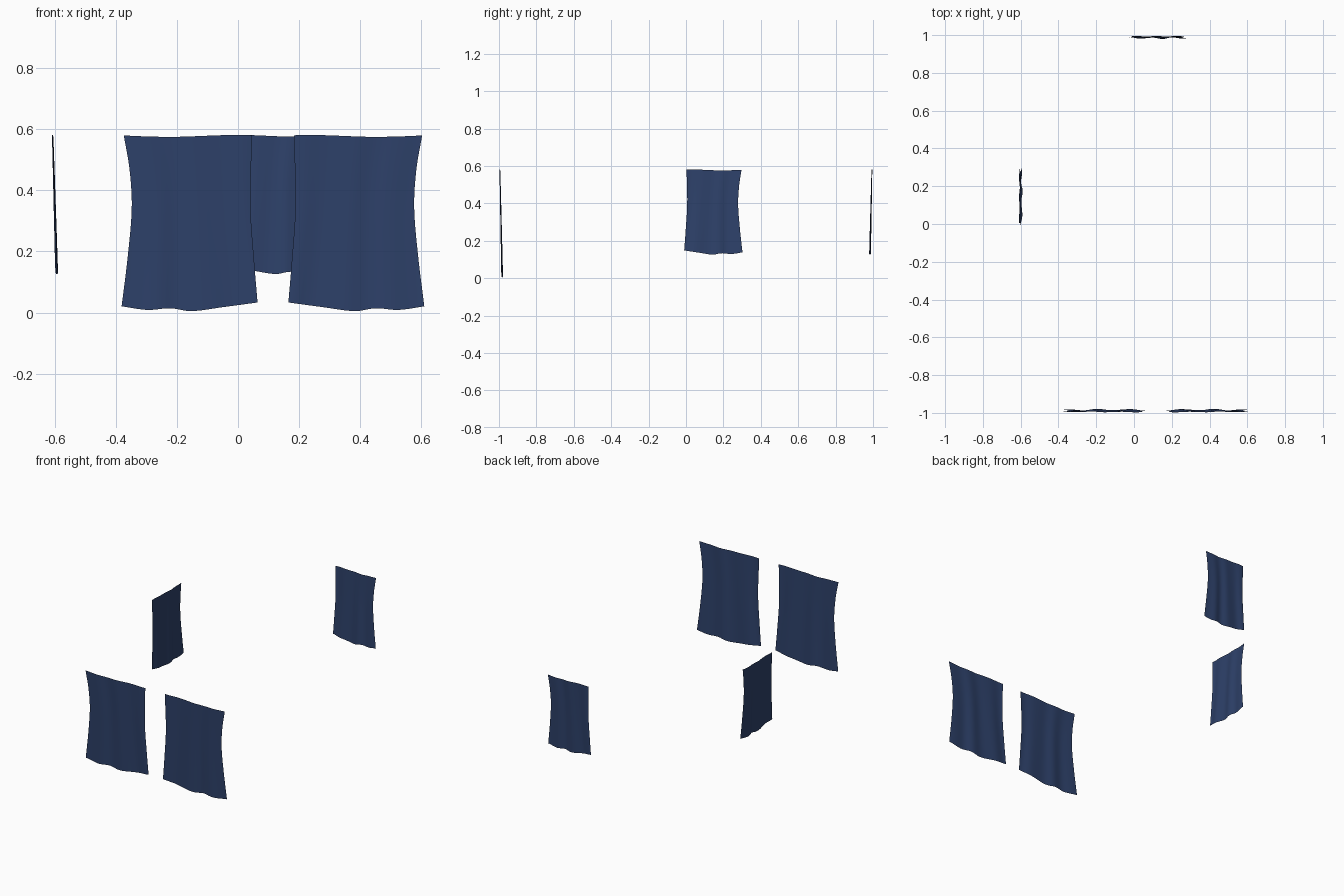
import bpy, bmesh, math
from mathutils import Vector

if "Cube" in bpy.data.objects:
    bpy.data.objects.remove(bpy.data.objects["Cube"])

navy = bpy.data.materials.new("navy cloth")
navy.diffuse_color = (0.027, 0.053, 0.144, 1)
navy.use_nodes = True
navy.node_tree.nodes["Principled BSDF"].inputs["Base Color"].default_value = navy.diffuse_color


def curve(points, x):
    """Smooth Catmull-Rom style curve through (position, value) points."""
    n = len(points)
    i = max(0, min(n - 2, sum(1 for p in points if p[0] <= x) - 1))

    def slope(k):
        a, b = points[max(k - 1, 0)], points[min(k + 1, n - 1)]
        return (b[1] - a[1]) / (b[0] - a[0])
    (x0, v0), (x1, v1) = points[i], points[i + 1]
    h = x1 - x0
    s = (x - x0) / h
    return ((2*s**3 - 3*s**2 + 1) * v0 + (s**3 - 2*s**2 + s) * h * slope(i)
            + (3*s**2 - 2*s**3) * v1 + (s**3 - s**2) * h * slope(i + 1))


# Outlines of one curtain, in fractions of its width and height
STRAIGHT_EDGE = [(0, 0), (0.42, 0.012), (0.77, -0.018), (1, -0.043)]
PULLED_EDGE = [(0, 1), (0.2, 0.955), (0.42, 0.938), (0.7, 0.968), (1, 1.017)]
TOP_HEM = [(0, 0.001), (0.2, 0.002), (0.6, -0.008), (0.85, -0.005), (1, 0)]
BOTTOM_HEM = [(0, 0.948), (0.25, 0.974), (0.49, 0.997), (0.64, 0.981),
              (0.81, 0.99), (1, 0.97)]


def curtain(name, origin, along, outward, width, height, lean):
    """Hanging cloth sheet: origin is its top corner on the straight edge."""
    cols, rows = 40, 40
    along, outward = Vector(along), Vector(outward)
    bm = bmesh.new()
    grid = []
    for r in range(rows + 1):
        t = r / rows
        left, right = curve(STRAIGHT_EDGE, t), curve(PULLED_EDGE, t)
        line = []
        for c in range(cols + 1):
            u = c / cols
            top, low = curve(TOP_HEM, u) * height, -curve(BOTTOM_HEM, u) * height
            # soft vertical folds, stronger toward the hem
            fold = (0.0025 + 0.0025 * t) * math.sin(17 * u + 1.2 * t) * (0.4 + 0.6 * math.cos(5 * u) ** 2)
            p = (Vector(origin) + along * (left + (right - left) * u) * width
                 + outward * (fold - lean * t))
            p.z += top + (low - top) * t
            line.append(bm.verts.new(p))
        grid.append(line)
    for r in range(rows):
        for c in range(cols):
            bm.faces.new((grid[r][c], grid[r+1][c], grid[r+1][c+1], grid[r][c+1]))
    # face the cloth outward
    bm.normal_update()
    if sum((f.normal.dot(outward) for f in bm.faces)) < 0:
        bmesh.ops.reverse_faces(bm, faces=bm.faces[:])
    for f in bm.faces:
        f.smooth = True
    me = bpy.data.meshes.new(name)
    bm.to_mesh(me)
    bm.free()
    me.materials.append(navy)
    ob = bpy.data.objects.new(name, me)
    bpy.context.collection.objects.link(ob)


# Pair of tall front curtains, mirrored about the gap
for side, name in ((1, "front_curtain_right"), (-1, "front_curtain_left")):
    curtain(name, (0.1145 + side * 0.0685, -0.995, 0.58), (side, 0, 0),
            (0, -1, 0), 0.42, 0.577, 0.012)

# Small back curtain
curtain("back_curtain", (-0.013, 0.994, 0.58), (1, 0, 0), (0, 1, 0), 0.287, 0.455, 0.01)

# Small side curtain
curtain("side_curtain", (-0.607, 0.003, 0.58), (0, 1, 0), (-1, 0, 0), 0.294, 0.455, 0.013)
